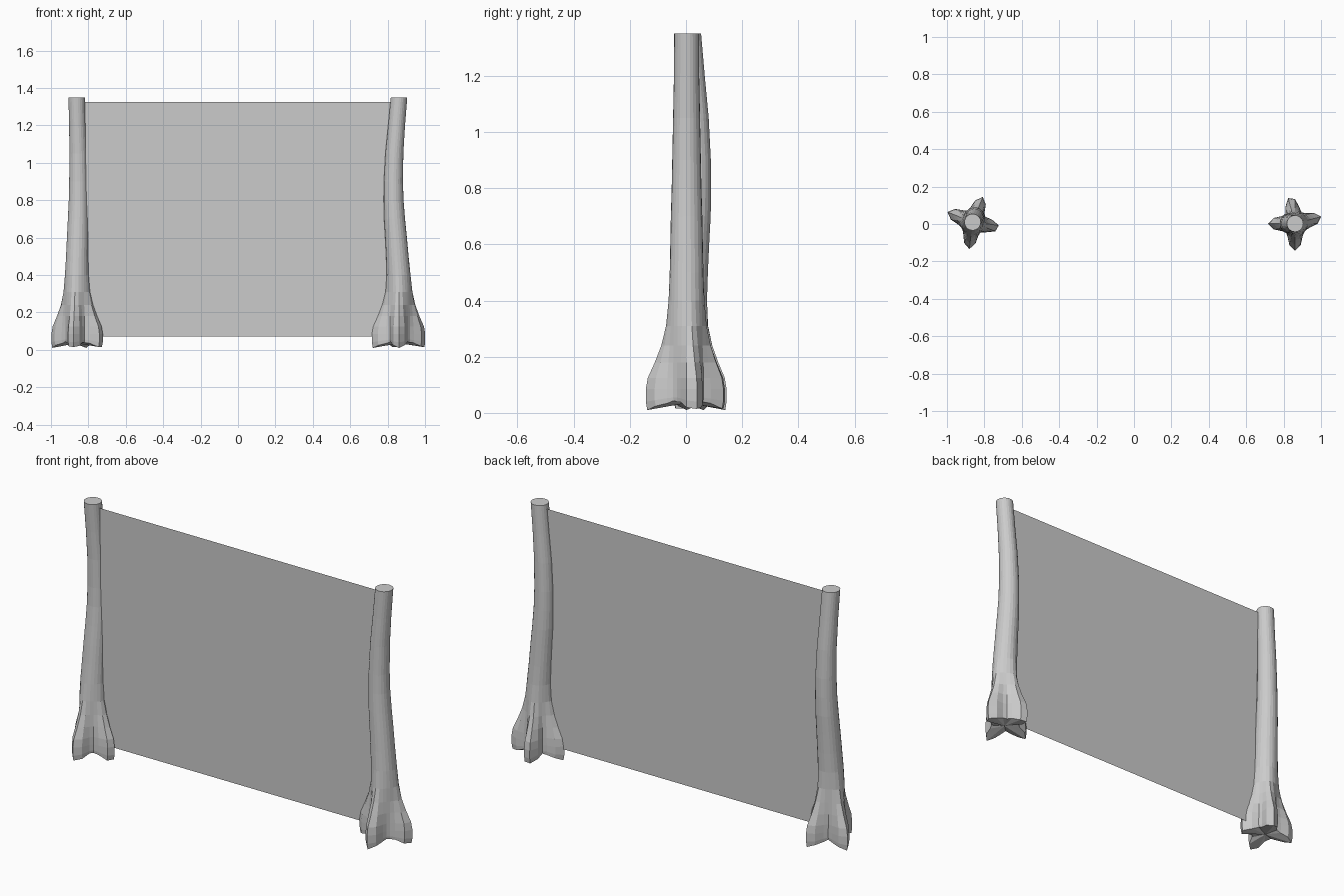
import bpy, bmesh, math
from math import cos, sin, radians, exp

if "Cube" in bpy.data.objects:
    bpy.data.objects.remove(bpy.data.objects["Cube"])

SIDES = 24
ROOTS = [14, 100, 180, 270]      # directions of the root flares (degrees)
# height, sideways bend, trunk radius, root reach beyond trunk
RINGS = [
    (0.010, 0.000, 0.064, 0.076),
    (0.040, 0.000, 0.066, 0.079),
    (0.085, 0.000, 0.066, 0.079),
    (0.125, 0.000, 0.066, 0.072),
    (0.180, 0.000, 0.066, 0.047),
    (0.240, 0.000, 0.065, 0.025),
    (0.310, 0.001, 0.064, 0.009),
    (0.400, -0.002, 0.062, 0.002),
    (0.500, -0.009, 0.060, 0.0),
    (0.600, -0.016, 0.058, 0.0),
    (0.700, -0.024, 0.056, 0.0),
    (0.800, -0.029, 0.053, 0.0),
    (0.900, -0.030, 0.051, 0.0),
    (1.050, -0.025, 0.048, 0.0),
    (1.200, -0.013, 0.045, 0.0),
    (1.350, 0.000, 0.044, 0.0),
]


def root_weight(angle):
    """1 at a root tip, falling to 0 between roots."""
    best = 0
    for r in ROOTS:
        d = (angle - r + 180) % 360 - 180
        best = max(best, exp(-(d / 23) ** 2))
    return best


def make_post(name, x, y, turn):
    bm = bmesh.new()
    loops = []
    for i, (z, bend, radius, reach) in enumerate(RINGS):
        loop = []
        for k in range(SIDES):
            a = 360 * k / SIDES
            w = root_weight(a)
            r = radius + reach * w
            # bottom edge arches up between the roots, slightly ragged
            lift = 0
            if i < 2:
                lift = (1 - w) * (0.03 if i == 0 else 0.015)
                if i == 0:
                    lift += 0.004 * (k % 2)
            loop.append(bm.verts.new((bend + r * cos(radians(a)),
                                      r * sin(radians(a)), z + lift)))
        loops.append(loop)
    for lo, hi in zip(loops, loops[1:]):
        for k in range(SIDES):
            n = (k + 1) % SIDES
            bm.faces.new((lo[k], lo[n], hi[n], hi[k]))
    # sawn top and hollowed underside
    bm.faces.new(loops[-1])
    hub = bm.verts.new((0, 0, 0.035))
    for k in range(SIDES):
        bm.faces.new((loops[0][(k + 1) % SIDES], loops[0][k], hub))
    bm.normal_update()
    mesh = bpy.data.meshes.new(name)
    bm.to_mesh(mesh)
    bm.free()
    ob = bpy.data.objects.new(name, mesh)
    ob.location = (x, y, 0)
    ob.rotation_euler.z = radians(turn)
    bpy.context.collection.objects.link(ob)
    return ob


# tree trunk posts: same trunk, turned so they look different
make_post("right_trunk_post", 0.861, 0.002, 0)
make_post("left_trunk_post", -0.863, 0.010, -112)

# flat sheet stretched between the posts
bpy.ops.mesh.primitive_plane_add(size=1, location=(0, 0.005, 0.698),
                                 rotation=(math.pi / 2, 0, 0))
sheet = bpy.context.object
sheet.name = "stretched_sheet"
sheet.scale = (1.67, 1.255, 1)
